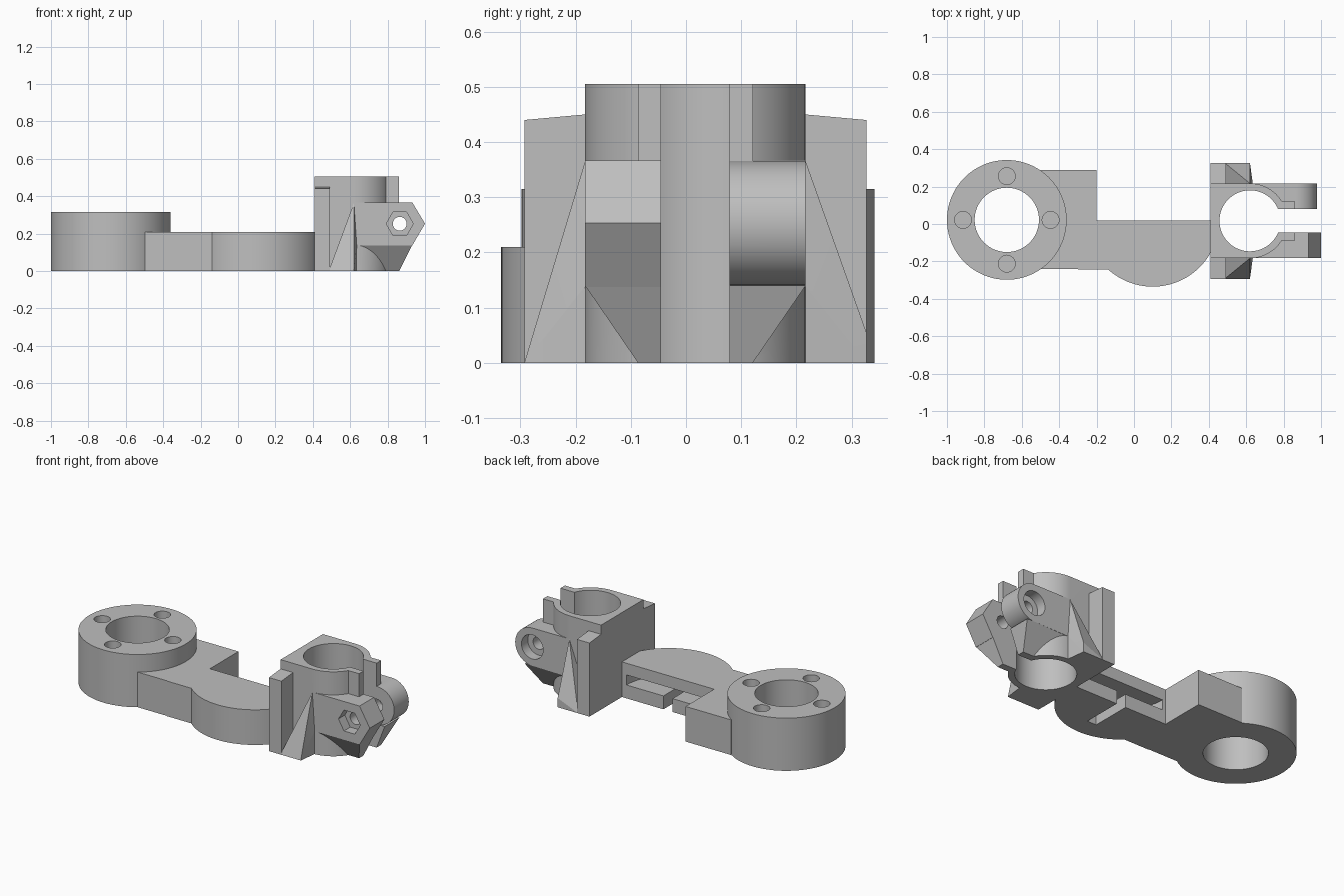
import bpy, bmesh, math
from mathutils import Vector

cube = bpy.data.objects.get("Cube")
if cube:
    bpy.data.objects.remove(cube)

grey = bpy.data.materials.new("light_grey")
grey.use_nodes = True
COLOUR = (0.52, 0.52, 0.52, 1)
grey.diffuse_color = COLOUR
grey.node_tree.nodes["Principled BSDF"].inputs["Base Color"].default_value = COLOUR


def hull(name, points):
    """Convex solid around a few points."""
    bm = bmesh.new()
    for p in points:
        bm.verts.new(p)
    res = bmesh.ops.convex_hull(bm, input=bm.verts)
    loose = {g for g in res["geom_interior"] if isinstance(g, bmesh.types.BMVert)}
    bmesh.ops.delete(bm, geom=list(loose), context="VERTS")
    bmesh.ops.dissolve_limit(bm, angle_limit=0.002, verts=bm.verts, edges=bm.edges)
    bmesh.ops.recalc_face_normals(bm, faces=bm.faces)
    mesh = bpy.data.meshes.new(name)
    bm.to_mesh(mesh)
    bm.free()
    mesh.materials.append(grey)
    obj = bpy.data.objects.new(name, mesh)
    bpy.context.collection.objects.link(obj)
    return obj


def box(name, x, y, z):
    return hull(name, [(a, b, c) for a in x for b in y for c in z])


def circle(cx, cy, r, n=64):
    return [(cx + r * math.cos(i * math.tau / n), cy + r * math.sin(i * math.tau / n))
            for i in range(n)]


def upright(name, outline, z):
    """Convex plan outline extruded along z."""
    return hull(name, [(x, y, h) for x, y in outline for h in z])


def crosswise(name, outline, y):
    """Convex x-z outline extruded along y."""
    return hull(name, [(x, d, h) for x, h in outline for d in y])


def combine(target, tools, operation):
    for tool in tools:
        mod = target.modifiers.new("join", "BOOLEAN")
        mod.operation, mod.solver, mod.object = operation, "EXACT", tool
        bpy.context.view_layer.update()
        evaluated = target.evaluated_get(bpy.context.evaluated_depsgraph_get())
        mesh = bpy.data.meshes.new_from_object(evaluated)
        target.modifiers.clear()
        target.data = mesh
        bpy.data.objects.remove(tool)


MID = 0.017   # y of the long centre line

# Swing arm with its round mounting ring
ring_x, arm_x, arm_h = -0.68, 0.1, 0.21
arm = upright("swing_arm", circle(ring_x, MID + 0.005, 0.32, 96), (0, 0.315))
lobe = [(min(x, 0.412), y) for x, y in circle(arm_x, 0.02, 0.355, 128) if y <= 0.021]
combine(arm, [
    box("shoulder", (-0.5, -0.2), (-0.24, 0.29), (0, arm_h)),
    box("web", (-0.3, -0.13), (-0.243, 0.02), (0, arm_h)),
    upright("lobe", lobe, (0, arm_h)),
], "UNION")

# Bore, four blind screw holes, half-round cavity and its slit
cuts = [upright("bore", circle(ring_x, MID + 0.005, 0.172), (-0.1, 0.5))]
for i in range(4):
    a = i * math.pi / 2
    cuts.append(upright("screw_hole", circle(ring_x + 0.234 * math.cos(a),
                MID + 0.005 + 0.234 * math.sin(a), 0.045, 32), (0.12, 0.5)))
cuts.append(upright("cavity", circle(arm_x, 0.02, 0.28), (0.08, 0.14)))
cuts.append(box("slit", (0.075, 0.135), (-0.22, 0.1), (-0.1, 0.11)))
combine(arm, cuts, "DIFFERENCE")

# Split clamp body
clamp_x, top = 0.62, 0.505
clamp = box("clamp", (0.41, clamp_x), (MID - 0.2, MID + 0.2), (0, top))
parts = [upright("clamp_round", circle(clamp_x, MID, 0.2, 96), (0, top)),
         box("ears", (0.7, 0.862), (MID - 0.104, MID + 0.104), (0, top))]

bolt_x, bolt_z = 0.865, 0.253
for side in (-1, 1):
    def at(d):
        return MID + side * d
    # Bolt lug: pointed at the front, rounded at the back
    if side < 0:
        nose = [(0.932, 0.367), (1.0, bolt_z), (0.932, 0.137)]
    else:
        nose = circle(bolt_x, bolt_z, 0.113, 48)
    parts.append(crosswise("lug", [(clamp_x, 0.137), (clamp_x, 0.367)] + nose,
                           (at(0.062), at(0.2))))
    # Sloping support below the lug
    slope_x = 0.932 if side < 0 else 0.915
    parts.append(hull("lug_support",
        [(x, at(d), 0.14) for x in (clamp_x, slope_x) for d in (0.062, 0.2)] +
        [(x, at(d), 0) for x in (clamp_x, 0.862) for d in (0.062, 0.104)]))
    # Side flange with sloping top, and its gusset
    outer = 0.31
    parts.append(hull("flange",
        [(x, at(d), z) for x in (0.41, 0.492)
         for d, z in ((0.19, 0), (outer, 0), (outer, 0.44), (0.2, 0.45), (0.19, 0.45))]))
    foot = 0 if side < 0 else 0.055
    parts.append(hull("gusset", [
        (0.485, at(outer), 0), (0.62, at(outer), 0), (0.62, at(outer), foot),
        (0.635, at(0.2), 0.14), (0.62, at(0.2), 0.365),
        (0.485, at(0.19), 0), (0.635, at(0.19), 0), (0.62, at(0.19), 0.365)]))
combine(clamp, parts, "UNION")

# Tube bore, split, bolt hole, hexagonal nut pocket and round head pocket
combine(clamp, [
    upright("tube_bore", circle(clamp_x, MID, 0.163, 96), (-0.1, 0.7)),
    box("split", (clamp_x, 1.2), (MID - 0.062, MID + 0.062), (-0.1, 0.7)),
    crosswise("bolt_hole", circle(bolt_x, bolt_z, 0.037, 32), (-0.5, 0.5)),
    crosswise("nut_pocket", circle(bolt_x, bolt_z, 0.072, 6), (-0.5, MID - 0.14)),
    crosswise("head_pocket", circle(bolt_x, bolt_z, 0.072, 40), (MID + 0.14, 0.5)),
], "DIFFERENCE")

# Smooth the round walls, keep the machined edges sharp
for obj in (arm, clamp):
    bpy.ops.object.select_all(action="DESELECT")
    obj.select_set(True)
    bpy.context.view_layer.objects.active = obj
    bpy.ops.object.shade_smooth_by_angle(angle=math.radians(20))
